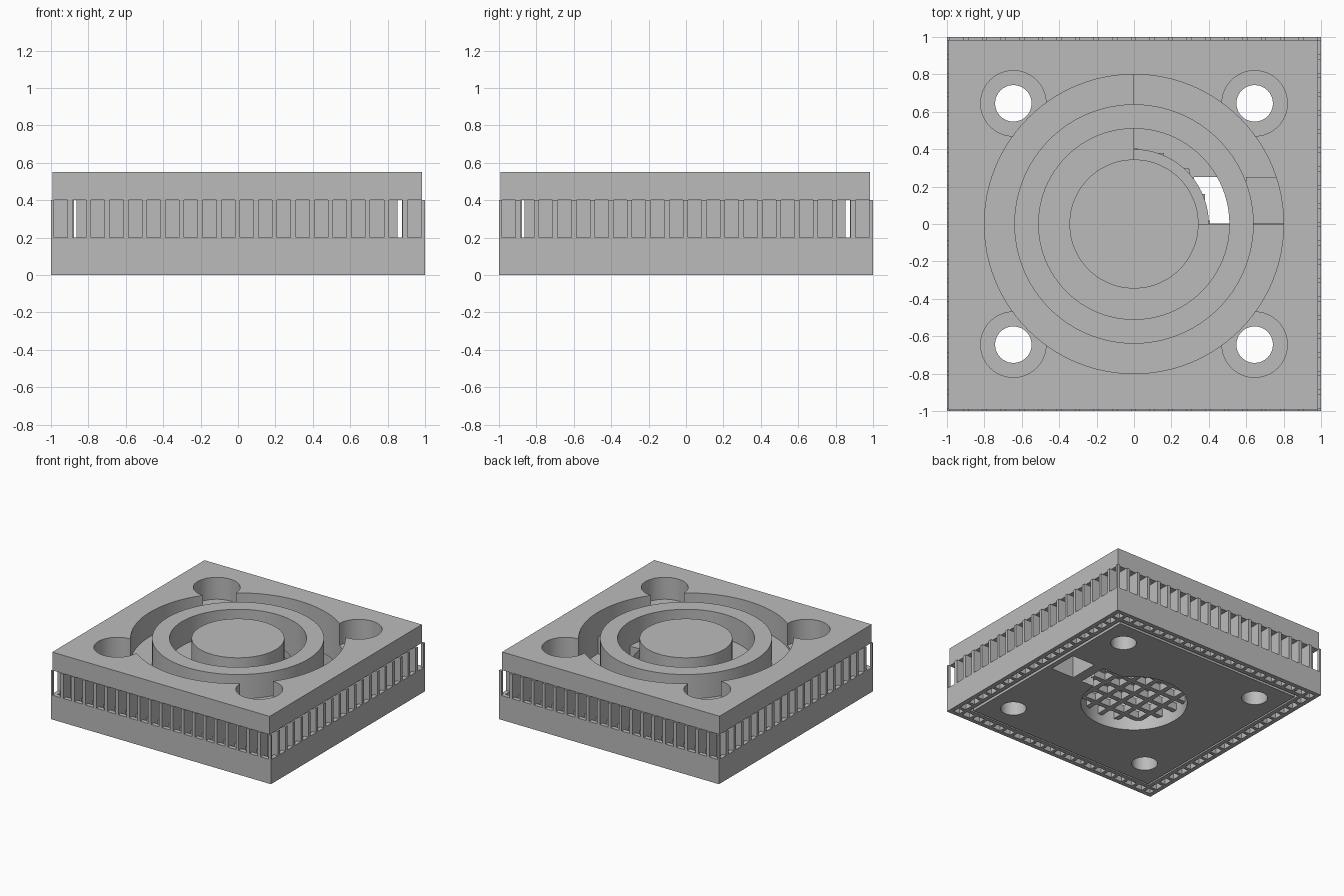
import bpy, bmesh, math

cube = bpy.data.objects.get("Cube")
if cube:
    bpy.data.objects.remove(cube, do_unlink=True)

grey = bpy.data.materials.new("plain_grey")
grey.use_nodes = True
COLOUR = (0.5, 0.5, 0.5, 1)
grey.diffuse_color = COLOUR
grey.node_tree.nodes["Principled BSDF"].inputs["Base Color"].default_value = COLOUR


def add_prism(bm, outline, z0, z1):
    """Extrude a flat outline between two heights."""
    low = [bm.verts.new((x, y, z0)) for x, y in outline]
    high = [bm.verts.new((x, y, z1)) for x, y in outline]
    n = len(outline)
    bm.faces.new(low[::-1])
    bm.faces.new(high)
    for i in range(n):
        j = (i + 1) % n
        bm.faces.new((low[i], low[j], high[j], high[i]))


def rect(x0, x1, y0, y1):
    return [(x0, y0), (x1, y0), (x1, y1), (x0, y1)]


def arc(r, start, end, steps, cx=0, cy=0):
    angles = [math.radians(start + (end - start) * i / steps) for i in range(steps + 1)]
    return [(cx + r * math.cos(a), cy + r * math.sin(a)) for a in angles]


def disc(r, cx=0, cy=0, steps=96):
    return arc(r, 0, 360, steps, cx, cy)[:-1]


def sector(r0, r1, start, end):
    return arc(r1, start, end, 72) + arc(r0, end, start, 72)


def make(name, solids):
    bm = bmesh.new()
    for outline, z0, z1 in solids:
        add_prism(bm, outline, z0, z1)
    bmesh.ops.recalc_face_normals(bm, faces=bm.faces)
    mesh = bpy.data.meshes.new(name)
    bm.to_mesh(mesh)
    bm.free()
    mesh.materials.append(grey)
    ob = bpy.data.objects.new(name, mesh)
    bpy.context.collection.objects.link(ob)
    return ob


def combine(ob, operation, *solids):
    """Add solids to an object, or cut them out of it."""
    tool = make("cutter", solids)
    tool.hide_render = True
    mod = ob.modifiers.new("combine", "BOOLEAN")
    mod.operation = operation
    mod.solver = "EXACT"
    mod.object = tool
    bpy.context.view_layer.objects.active = ob
    bpy.ops.object.modifier_apply(modifier=mod.name)
    bpy.data.objects.remove(tool, do_unlink=True)


TOP, LID, SILL, FLOOR = 0.55, 0.4, 0.2, 0.35
ABOVE, BELOW = 0.7, -0.1

# Lid with a narrower core beneath it
body = make("body", [(rect(-0.993, 0.983, -0.993, 0.983), LID, TOP)])
combine(body, "UNION", (rect(-0.863, 0.853, -0.863, 0.853), 0, 0.45))

# Round channels: cut deep, then put back ring, floors and centre island
combine(body, "DIFFERENCE", (disc(0.8), SILL, ABOVE))
combine(body, "UNION", (disc(0.64), 0.15, TOP))
combine(body, "UNION", (sector(0.6, 0.83, 90, 360), 0.17, FLOOR))
combine(body, "DIFFERENCE", (disc(0.51), SILL, ABOVE))
combine(body, "UNION", (disc(0.41), 0.17, FLOOR))
combine(body, "UNION", (sector(0.3, 0.54, 90, 360), 0.18, FLOOR))
combine(body, "UNION", (disc(0.345), 0.25, TOP))

# Corner screw holes with counterbores
corners = [(x, y) for x in (-0.645, 0.645) for y in (-0.645, 0.645)]
combine(body, "DIFFERENCE", *[(disc(0.175, x, y, 48), 0.37, ABOVE) for x, y in corners])
combine(body, "DIFFERENCE", *[(disc(0.0975, x, y, 48), BELOW, ABOVE) for x, y in corners])

# Underside pocket and the two ports into the channels
combine(body, "DIFFERENCE", (disc(0.4), BELOW, 0.3))
combine(body, "DIFFERENCE", (rect(0.6, 0.81, 0.003, 0.25), BELOW, 0.21))
combine(body, "DIFFERENCE", (rect(0.32, 0.515, 0.003, 0.25), BELOW, 0.21))

# Grille across the pocket
bars = []
for i in range(-2, 3):
    c = i * 0.14
    half = math.sqrt(0.405 ** 2 - c ** 2)
    bars.append((rect(c - 0.02, c + 0.02, -half, half), 0.08, 0.14))
    bars.append((rect(-half, half, c - 0.02, c + 0.02), 0.08, 0.14))
make("pocket_grille", bars)

# Slotted skirt: two rails joined by ties, with teeth up to the lid
OUT, MID, INN, EDGE = 1.0, 0.965, 0.91, 0.877


def side_box(side, u0, u1, d0, d1):
    """Box at distance d0..d1 out from the centre, u0..u1 along one side."""
    if side == "front":
        return rect(u0, u1, -d1, -d0)
    if side == "back":
        return rect(u0, u1, d0, d1)
    if side == "left":
        return rect(d0, d1, u0, u1)
    return rect(-d1, -d0, u0, u1)


for side in ("front", "back", "left", "right"):
    # front and back rails own the corners
    trim = 0 if side in ("front", "back") else 1
    outer_end = MID if trim else OUT
    inner_end = EDGE if trim else INN
    parts = [(side_box(side, -outer_end, outer_end, MID, OUT), 0, SILL),
             (side_box(side, -inner_end, inner_end, EDGE, INN), 0, SILL)]
    for k in range(19):
        u = -0.912 + k * 0.0995
        parts.append((side_box(side, u, u + 0.027, INN, MID), 0, SILL))
        parts.append((side_box(side, u, u + 0.027, EDGE, OUT), SILL, LID))
    make(side + "_skirt", parts)

# Thin posts at the skirt corners
posts = []
for x in (rect(-1, -0.985, 0, 1), rect(0.978, 1, 0, 1)):
    for y0, y1 in ((-1, -0.985), (0.978, 1)):
        posts.append((rect(x[0][0], x[1][0], y0, y1), SILL, LID))
make("corner_posts", posts)

# Smooth the round walls and keep the edges crisp
bpy.ops.object.select_all(action="DESELECT")
body.select_set(True)
bpy.context.view_layer.objects.active = body
bpy.ops.object.shade_smooth_by_angle(angle=math.radians(30))
